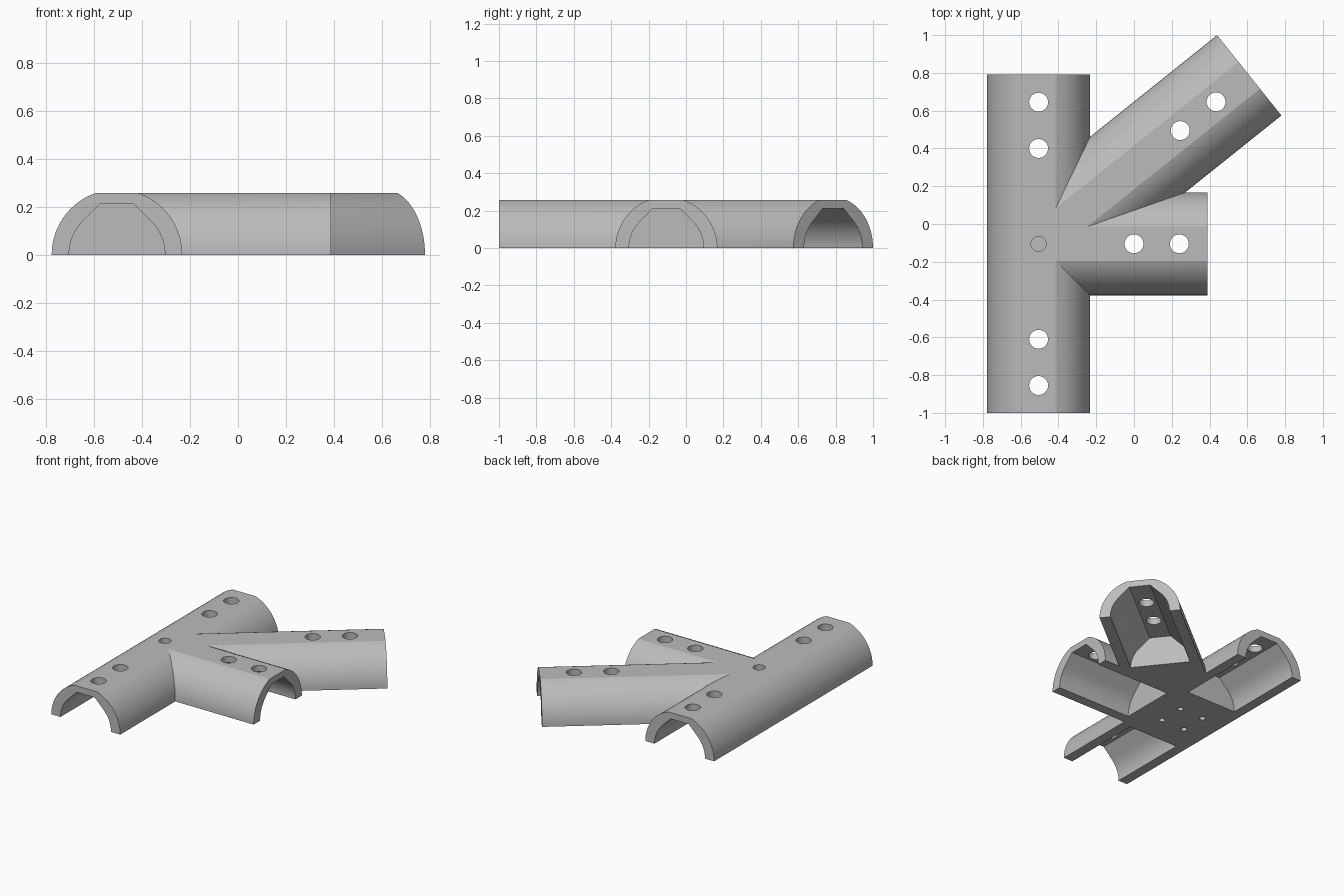
import bpy, math
from mathutils import Matrix, Vector

if "Cube" in bpy.data.objects:
    bpy.data.objects.remove(bpy.data.objects["Cube"], do_unlink=True)

HUB = Vector((-0.505, -0.105, 0))
R_OUT, TOP = 0.2725, 0.257
R_IN, BORE_TOP = 0.2, 0.212
BRANCH_ANGLE = math.radians(38.66)

# direction, pipe length, bore start, hole distances
ARMS = [
    (math.pi / 2, 0.897, 0.3, (0.505, 0.75)),
    (-math.pi / 2, 0.895, 0.3, (0.505, 0.75)),
    (0, 0.893, 0.3, (0.505, 0.745)),
    (BRANCH_ANGLE, 1.428, 0.74, (0.96, 1.203)),
]

grey = bpy.data.materials.new("plain grey")
grey.use_nodes = True
colour = (0.5, 0.5, 0.5, 1)
grey.diffuse_color = colour
grey.node_tree.nodes["Principled BSDF"].inputs["Base Color"].default_value = colour


def extrude_profile(name, profile, start, end, angle):
    """Sweep a (side, height) profile along a direction leaving the hub."""
    n = len(profile)
    verts = [(d, s, h) for d in (start, end) for s, h in profile]
    faces = [tuple(reversed(range(n))), tuple(range(n, 2 * n))]
    faces += [(i, (i + 1) % n, n + (i + 1) % n, n + i) for i in range(n)]
    mesh = bpy.data.meshes.new(name)
    mesh.from_pydata(verts, [], faces)
    mesh.transform(Matrix.Translation(HUB) @ Matrix.Rotation(angle, 4, "Z"))
    mesh.materials.append(grey)
    obj = bpy.data.objects.new(name, mesh)
    bpy.context.collection.objects.link(obj)
    return obj


def arc(radius, a, b, steps):
    return [(radius * math.cos(a + (b - a) * i / steps),
             radius * math.sin(a + (b - a) * i / steps)) for i in range(steps + 1)]


def mirrored(half):
    return half + [(-s, h) for s, h in reversed(half)]


def combine(target, tool, operation):
    mod = target.modifiers.new(operation.lower(), "BOOLEAN")
    mod.operation, mod.solver, mod.object = operation, "EXACT", tool
    bpy.context.view_layer.objects.active = target
    bpy.ops.object.modifier_apply(modifier=mod.name)
    bpy.data.objects.remove(tool, do_unlink=True)


def drill(target, x, y, radius, low, high):
    bpy.ops.mesh.primitive_cylinder_add(vertices=32, radius=radius, depth=high - low,
                                        location=(x, y, (low + high) / 2))
    tool = bpy.context.object
    tool.data.materials.append(grey)
    combine(target, tool, "DIFFERENCE")


# Outer half pipe with a flattened crown, and a roofed bore inside it
outer = mirrored(arc(R_OUT, 0, math.asin(TOP / R_OUT), 20))
roof_side = R_IN * math.sqrt(2) - BORE_TOP
bore = mirrored([(R_IN, -0.1)] + arc(R_IN, 0, math.pi / 4, 12) + [(roof_side, BORE_TOP)])

# Straight run and the two branches
body = extrude_profile("pipe_joint", outer, -ARMS[1][1], ARMS[0][1], math.pi / 2)
for angle, length, _, _ in ARMS[2:]:
    combine(body, extrude_profile("branch", outer, 0, length, angle), "UNION")

# Bores and crown holes
for angle, length, start, holes in ARMS:
    combine(body, extrude_profile("bore", bore, start, length + 0.1, angle), "DIFFERENCE")
    for d in holes:
        drill(body, HUB.x + d * math.cos(angle), HUB.y + d * math.sin(angle), 0.05, 0.1, 0.4)

# Blind centre hole on top and four small blind holes below
drill(body, HUB.x, HUB.y, 0.04, 0.157, 0.4)
for sx in (-1, 1):
    for sy in (-1, 1):
        drill(body, HUB.x + sx * 0.095, HUB.y + sy * 0.095, 0.02, -0.1, 0.1)

# Smooth the curved walls, keep the edges crisp
bpy.ops.object.select_all(action="DESELECT")
body.select_set(True)
bpy.context.view_layer.objects.active = body
bpy.ops.object.shade_smooth_by_angle(angle=math.radians(15))
